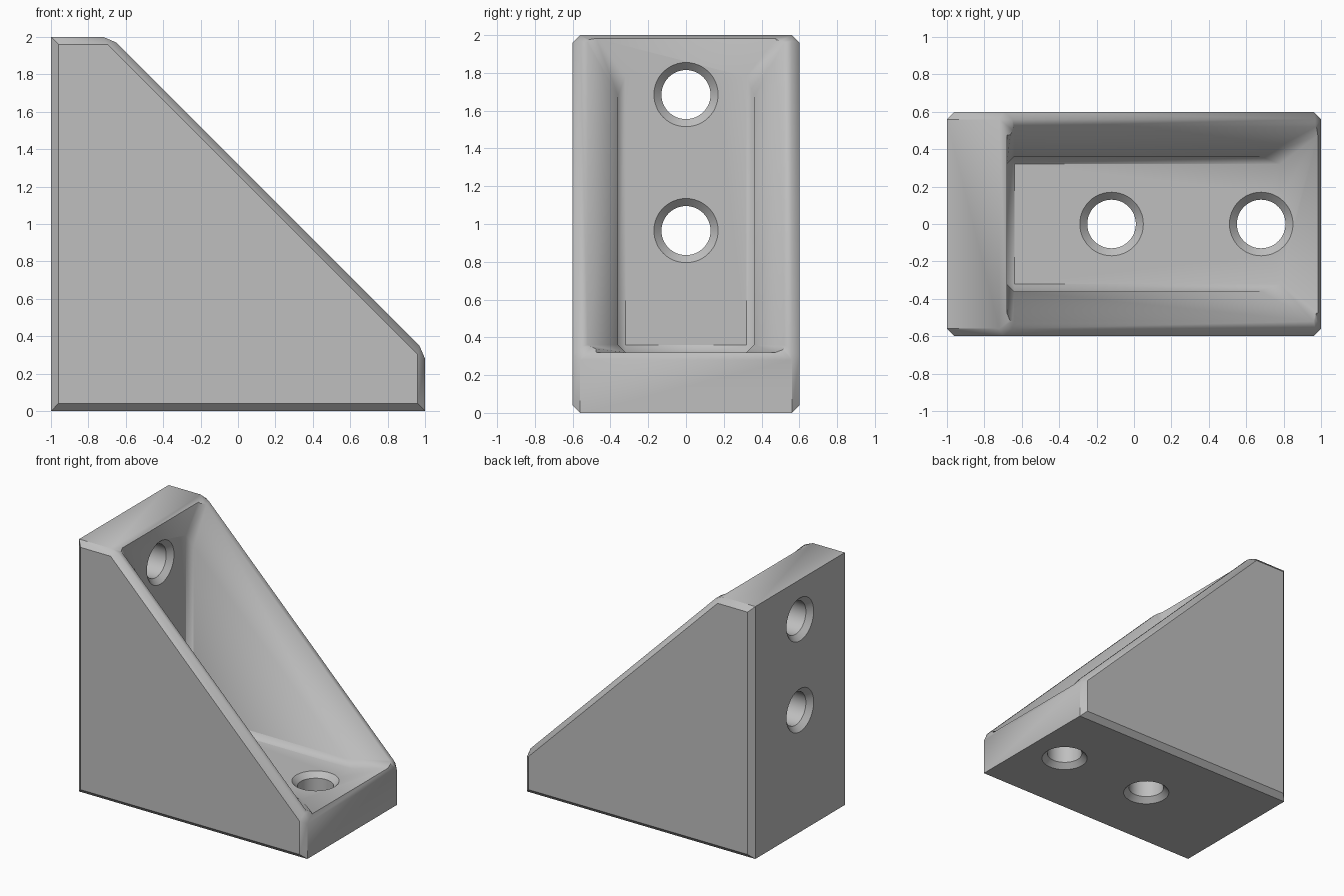
import bpy, bmesh, math
from mathutils import Matrix

if "Cube" in bpy.data.objects:
    bpy.data.objects.remove(bpy.data.objects["Cube"])

grey = bpy.data.materials.new("light_grey")
grey.diffuse_color = (0.52, 0.52, 0.52, 1)
grey.use_nodes = True
grey.node_tree.nodes["Principled BSDF"].inputs["Base Color"].default_value = grey.diffuse_color


def make_object(name, bm):
    bmesh.ops.remove_doubles(bm, verts=bm.verts, dist=0.0005)
    bmesh.ops.recalc_face_normals(bm, faces=bm.faces)
    mesh = bpy.data.meshes.new(name)
    bm.to_mesh(mesh)
    bm.free()
    mesh.materials.append(grey)
    obj = bpy.data.objects.new(name, mesh)
    bpy.context.collection.objects.link(obj)
    return obj


def loft(bm, rings):
    """Join matching rings of points with side faces; return the vertex rings."""
    vr = [[bm.verts.new(p) for p in r] for r in rings]
    n = len(vr[0])
    for a, b in zip(vr, vr[1:]):
        for i in range(n):
            j = (i + 1) % n
            bm.faces.new((a[i], a[j], b[j], b[i]))
    return vr


# Bracket body: wedge profile with chamfered side outlines
outer = [(-1, 0), (1, 0), (1, 0.28), (0.97, 0.35), (-0.65, 1.97), (-0.72, 2), (-1, 2)]
inner = [(-0.96, 0.04), (0.96, 0.04), (0.96, 0.303), (0.96, 0.303),
         (-0.697, 1.96), (-0.697, 1.96), (-0.96, 1.96)]
bm = bmesh.new()
rings = loft(bm, [[(x, y, z) for x, z in prof] for prof, y in
                  ((inner, -0.6), (outer, -0.56), (outer, 0.56), (inner, 0.6))])
for end in (rings[0], rings[-1]):
    bm.faces.new([end[i] for i in (0, 1, 2, 4, 6)])
bracket = make_object("corner_bracket", bm)


# Pocket: straight walls deep inside, flaring out towards the sloping mouth
def pocket_ring(plate_w, plate_s, wall_w, wall_s):
    half = [(-0.68, plate_w, plate_s + 0.68), (-0.64, wall_w, wall_s + 0.64),
            (wall_s - 0.36, wall_w, 0.36), (plate_s - 0.32, plate_w, 0.32)]
    return half + [(x, -y, z) for x, y, z in reversed(half)]


t = 1.8
bm = bmesh.new()
rings = loft(bm, [pocket_ring(0.32, -0.32, 0.36, -0.28),
                  pocket_ring(0.32, 1.10, 0.36, 1.04),
                  pocket_ring(0.32 + 0.16 * t, 1.10 + 0.21 * t,
                              0.36 + 0.16 * t, 1.04 + 0.28 * t)])
base = rings[0]
for ids in ((0, 3, 4, 7), (0, 1, 2, 3), (4, 5, 6, 7)):
    bm.faces.new([base[i] for i in ids])
bm.faces.new(rings[-1])
cutters = [make_object("pocket_cutter", bm)]

# Screw holes, countersunk on both faces of each plate
SEG = 48
HOLE = [(0.19, -0.02), (0.13, 0.04), (0.13, 0.28), (0.19, 0.34)]  # radius, depth


def hole_cutter(name, matrix):
    bm = bmesh.new()
    circle = [(math.cos(2 * math.pi * i / SEG), math.sin(2 * math.pi * i / SEG))
              for i in range(SEG)]
    rings = loft(bm, [[(r * c, r * s, d) for c, s in circle] for r, d in HOLE])
    bm.faces.new(rings[0])
    bm.faces.new(rings[-1])
    bm.transform(matrix)
    cutters.append(make_object(name, bm))


for x in (-0.12, 0.68):
    hole_cutter("floor_hole_cutter", Matrix.Translation((x, 0, 0)))
for z in (0.965, 1.685):
    hole_cutter("wall_hole_cutter",
                Matrix.Translation((-1, 0, z)) @ Matrix.Rotation(math.pi / 2, 4, 'Y'))

# Cut everything out of the body
bpy.context.view_layer.objects.active = bracket
bracket.select_set(True)
for cutter in cutters:
    cutter.hide_render = True
    mod = bracket.modifiers.new("cut", 'BOOLEAN')
    mod.operation = 'DIFFERENCE'
    mod.solver = 'EXACT'
    mod.object = cutter
    bpy.ops.object.modifier_apply(modifier=mod.name)
    bpy.data.objects.remove(cutter)

bpy.ops.object.shade_smooth_by_angle(angle=math.radians(40))
